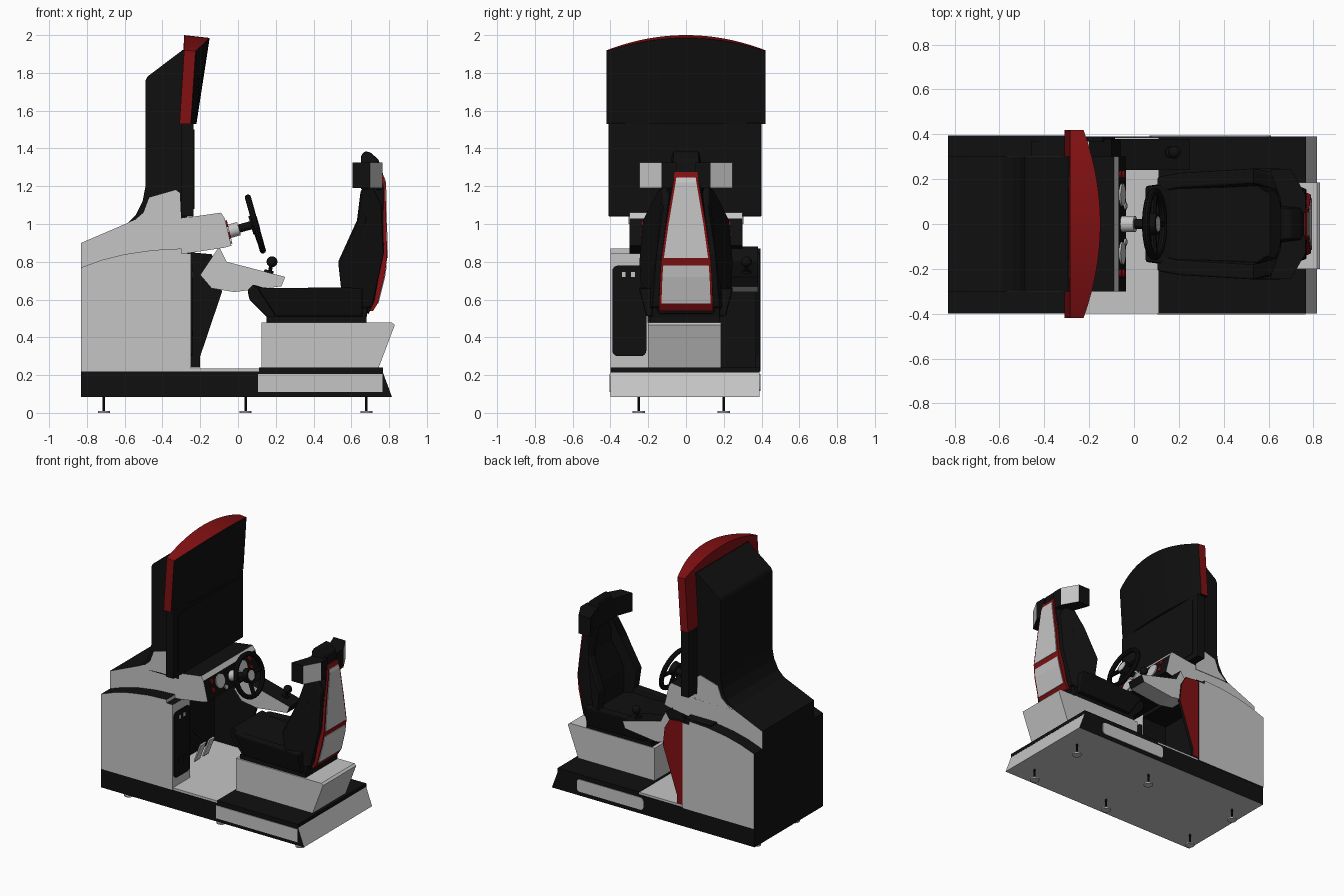
import bpy, bmesh, math
from mathutils import Vector

if "Cube" in bpy.data.objects:
    bpy.data.objects.remove(bpy.data.objects["Cube"])


def material(name, rgb):
    m = bpy.data.materials.new(name)
    m.use_nodes = True
    m.diffuse_color = (*rgb, 1)
    m.node_tree.nodes["Principled BSDF"].inputs["Base Color"].default_value = (*rgb, 1)
    return m


BLACK = material("black", (0.005, 0.005, 0.005))
WHITE = material("white", (0.56, 0.56, 0.56))
RED = material("red", (0.22, 0.005, 0.006))


def finish(name, bm, mats, rule=None, bevel=0, smooth=False):
    bmesh.ops.recalc_face_normals(bm, faces=bm.faces)
    bm.normal_update()
    if rule:
        for f in bm.faces:
            f.material_index = int(rule(f.normal, f.calc_center_median()))
    me = bpy.data.meshes.new(name)
    bm.to_mesh(me)
    bm.free()
    ob = bpy.data.objects.new(name, me)
    bpy.context.collection.objects.link(ob)
    for m in mats:
        me.materials.append(m)
    if bevel:
        mod = ob.modifiers.new("bevel", 'BEVEL')
        mod.width, mod.segments, mod.limit_method = bevel, 2, 'ANGLE'
    if smooth:
        bpy.ops.object.select_all(action='DESELECT')
        ob.select_set(True)
        bpy.context.view_layer.objects.active = ob
        bpy.ops.object.shade_smooth_by_angle(angle=math.radians(35))
    return ob


def loft(name, rings, mats, rule=None, bevel=0, smooth=False):
    """Skin a list of equal closed rings and cap both ends."""
    bm = bmesh.new()
    vs = [[bm.verts.new(p) for p in r] for r in rings]
    n = len(vs[0])
    for a, b in zip(vs, vs[1:]):
        for i in range(n):
            j = (i + 1) % n
            bm.faces.new((a[i], a[j], b[j], b[i]))
    bm.faces.new(vs[0])
    bm.faces.new(vs[-1])
    return finish(name, bm, mats, rule, bevel, smooth)


def side(name, pts, y0, y1, mats, rule=None, bevel=0):
    return loft(name, [[(x, y, z) for x, z in pts] for y in (y0, y1)], mats, rule, bevel)


def box(name, x, y, z, mat, bevel=0):
    return side(name, [(x[0], z[0]), (x[1], z[0]), (x[1], z[1]), (x[0], z[1])], *y, [mat], None, bevel)


def rod(name, a, b, r, mat, sides=20):
    a, b = Vector(a), Vector(b)
    bm = bmesh.new()
    bmesh.ops.create_cone(bm, cap_ends=True, segments=sides, radius1=r, radius2=r, depth=(b - a).length)
    bm.transform((b - a).to_track_quat('Z', 'Y').to_matrix().to_4x4())
    bmesh.ops.translate(bm, verts=bm.verts, vec=(a + b) / 2)
    return finish(name, bm, [mat], smooth=True)


def rounded(x0, x1, z0, z1, r):
    pts = []
    for k, (cx, cz) in enumerate([(x1 - r, z1 - r), (x0 + r, z1 - r), (x0 + r, z0 + r), (x1 - r, z0 + r)]):
        for s in range(5):
            t = math.pi / 2 * (k + s / 4)
            pts.append((cx + r * math.cos(t), cz + r * math.sin(t)))
    return pts


def flank(n, c):
    return abs(n.y) > 0.7


# Base, floor and levelling feet
side("base", [(-.83, .085), (.815, .085), (.765, .22), (-.83, .22)], -.4, .39, [BLACK, WHITE],
     lambda n, c: n.z < -.7 or n.x > .5)
box("seat_platform", (.11, .768), (-.4, .39), (.215, .24), BLACK)
box("foot_floor", (-.45, .12), (-.398, .385), (.215, .236), WHITE)
box("base_panel_right", (.105, .765), (-.404, -.398), (.11, .205), WHITE)
side("base_panel_left", rounded(.07, .61, .115, .205, .025), .388, .394, [WHITE])
for x in (-.71, .04, .68):
    for y in (-.25, .2):
        rod("foot_stem", (x, y, .008), (x, y, .09), .007, BLACK, 10)
        rod("foot_pad", (x, y, 0), (x, y, .01), .032, WHITE)

# Lower cabinet with an open pedal bay
crown = [(-.3, .87), (-.45, .862), (-.6, .84), (-.72, .81), (-.83, .77)]
shell = [(-.83, .22), (-.25, .22), (-.25, .845), (-.3, .845)] + crown
side("coin_cabinet", shell, -.4, -.2, [BLACK, WHITE], lambda n, c: n.y < -.7 or n.x > .7)
side("cabinet_core", [(-.83, .22), (-.45, .22), (-.45, .862)] + crown[2:], -.2, .37, [BLACK])
side("cabinet_left_wall", shell, .37, .395, [BLACK, WHITE], lambda n, c: n.y > .7)
box("pedal_bay_roof", (-.46, -.25), (-.2, .37), (.82, .87), BLACK)
loft("coin_door", [[(x, y, z) for y, z in rounded(-.39, -.21, .3, .78, .03)] for x in (-.25, -.242)], [BLACK])
for y in (-.33, -.28):
    box("coin_slot", (-.243, -.238), (y - .01, y + .01), (.72, .745), WHITE)
    box("coin_return", (-.243, -.238), (y - .013, y + .013), (.4, .44), BLACK)
side("knee_panel", [(-.25, .24), (-.2, .24), (-.2, .3), (-.085, .64), (-.1, .77), (-.14, .84), (-.25, .85)],
     .368, .39, [BLACK, RED], lambda n, c: n.y > .7)
for y in (.03, .13):
    side("pedal", [(-.36, .25), (-.35, .25), (-.3, .38), (-.31, .385)], y - .03, y + .03, [WHITE])
    rod("pedal_arm", (-.32, y, .33), (-.45, y, .4), .01, BLACK, 10)

# Upper cabinet and dashboard
side("upper_cabinet", [(-.83, .76), (-.3, .84), (-.07, .875), (-.035, .885), (-.07, 1.03), (-.09, 1.06),
                       (-.3, 1.03), (-.55, 1.02), (-.83, .9)], -.3, .3, [BLACK, WHITE],
     lambda n, c: abs(n.y) > .7 or (n.x > .5 and c.z > 1.03))
for s in (-1, 1):
    side("cheek_panel", [(-.57, 1.0), (-.3, 1.0), (-.308, 1.165), (-.33, 1.18), (-.47, 1.14), (-.5, 1.06)],
         s * .298, s * .304, [WHITE])
side("screen_pillar", [(-.6, .99), (-.27, .99), (-.27, 1.92), (-.295, 1.92), (-.48, 1.78), (-.49, 1.76),
                       (-.49, 1.2), (-.505, 1.12), (-.54, 1.05)], -.3, .3, [BLACK])
box("monitor", (-.3, -.235), (-.41, .4), (1.04, 1.535), BLACK, .006)
box("screen", (-.236, -.231), (-.36, .35), (1.08, 1.5), BLACK)
axis = Vector((.972, 0, .235))
for s in (-1, 1):
    for y, z, r, m in ((.13, .97, .05, WHITE), (.22, 1.0, .018, RED), (.22, .94, .018, RED), (.08, .91, .016, WHITE)):
        p = Vector((-.035 - (z - .885) * .24, s * y, z))
        rod("dash_button", p - axis * .01, p + axis * .008, r, m)

# Curved marquee over the monitor
rings = []
for i in range(25):
    t = i / 12 - 1
    c = 1 - t * t
    rings.append([(-.31, t * .42, 1.53), (-.25 + .03 * c, t * .42, 1.53),
                  (-.225 + .075 * c, t * .42, 1.915 + .07 * c), (-.285, t * .42, 1.92 + .08 * c)])
loft("marquee", rings, [RED, BLACK], lambda n, c: n.x > .7 or n.z < -.8)

# Steering wheel
hub = Vector((.092, 0, 1.0))
axis = Vector((.96, 0, .27)).normalized()
up = Vector((-axis.z, 0, axis.x))
ring = []
for i in range(32):
    a = i * math.tau / 32
    d = up * math.cos(a) + Vector((0, 1, 0)) * math.sin(a)
    ring.append([hub + d * (.145 + .017 * math.cos(b)) + axis * .017 * math.sin(b)
                 for b in [k * math.tau / 10 for k in range(10)]])
bm = bmesh.new()
grid = [[bm.verts.new(p) for p in r] for r in ring]
for i in range(32):
    for k in range(10):
        a, b = grid[i], grid[(i + 1) % 32]
        bm.faces.new((a[k], a[(k + 1) % 10], b[(k + 1) % 10], b[k]))
finish("wheel_rim", bm, [BLACK], smooth=True)
for a in (90, 180, 270):
    d = up * math.cos(math.radians(a)) + Vector((0, 1, 0)) * math.sin(math.radians(a))
    rod("wheel_spoke", hub - axis * .01, hub + d * .145, .014, BLACK, 8)
rod("wheel_hub", hub - axis * .025, hub + axis * .015, .05, BLACK)
rod("wheel_cap", hub + axis * .01, hub + axis * .018, .035, WHITE)
rod("steering_shaft", hub - axis * .16, hub, .022, BLACK)
rod("steering_collar", hub - axis * .15, hub - axis * .09, .036, WHITE)

# Shifter console
side("shifter_console", [(-.1, .88), (-.2, .73), (-.14, .66), (-.02, .64), (.23, .67), (.25, .72), (-.06, .8)],
     .24, .38, [WHITE, BLACK], lambda n, c: n.z > .3 or n.x > .6)
rod("shifter_stem", (.16, .32, .71), (.18, .32, .8), .01, BLACK, 10)
rod("shifter_boot", (.155, .32, .71), (.165, .32, .755), .025, BLACK)
bm = bmesh.new()
bmesh.ops.create_uvsphere(bm, u_segments=16, v_segments=10, radius=.029)
bmesh.ops.translate(bm, verts=bm.verts, vec=(.18, .32, .8))
finish("shifter_knob", bm, [BLACK], smooth=True)

# Seat pedestal
side("seat_pedestal", [(.125, .24), (.745, .24), (.83, .465), (.815, .478), (.125, .478)], -.2, .185, [WHITE])
box("seat_rail", (.15, .68), (-.19, .18), (.475, .51), BLACK)


def tapered(name, pts, mats, inner=None, rule=None, bevel=.01):
    """Loft between mirrored sides, or one pair of side bolsters when inner is set."""
    for s in ((1, -1) if inner else (1,)):
        ends = [[(x, s * w, z) for x, z, w in pts],
                [(x, s * (w - inner) if inner else -w, z) for x, z, w in pts]]
        loft(name, ends, mats, rule, bevel)


# Seat cushion and backrest
tapered("seat_cushion", [(.05, .65, .17), (.08, .68, .17), (.16, .655, .18), (.4, .635, .19), (.7, .64, .18),
                         (.68, .5, .18), (.16, .5, .18), (.06, .6, .17)], [BLACK])
tapered("cushion_bolster", [(.1, .665, .21), (.2, .66, .23), (.54, .665, .25), (.66, .66, .25), (.66, .51, .21),
                            (.2, .51, .2)], [BLACK], .07)
tapered("backrest", [(.6, .62, .17), (.61, .8, .18), (.67, 1.02, .15), (.68, 1.18, .11), (.69, 1.28, .09),
                     (.75, 1.28, .07), (.77, 1.2, .08), (.775, .85, .13), (.725, .6, .15), (.69, .52, .15)], [BLACK])
tapered("backrest_bolster", [(.55, .62, .24), (.53, .8, .25), (.63, 1.02, .22), (.65, 1.18, .15), (.71, 1.2, .12),
                             (.76, 1.1, .12), (.77, .84, .16), (.71, .56, .18), (.6, .54, .2)], [BLACK], .07)
tapered("headrest", [(.65, 1.18, .11), (.65, 1.36, .075), (.67, 1.385, .07), (.7, 1.38, .07), (.745, 1.34, .07),
                     (.76, 1.27, .07), (.765, 1.18, .09)], [BLACK])
for s in (-1, 1):
    plan = [(.605, .245), (.7, .245), (.765, .13), (.765, .05), (.66, .05), (.65, .12)]
    loft("headrest_pod", [[(x, s * y, z) for x, y in plan] for z in (1.19, 1.325)], [BLACK, WHITE],
         lambda n, c: n.x > .3 and abs(n.y) > .2)

# Red back shell with white inset panels
spine = [(.765, 1.275, .06), (.78, 1.22, .068), (.785, 1.0, .105), (.79, .82, .13), (.775, .72, .138),
         (.74, .58, .143), (.715, .54, .143)]
loft("back_shell", [[(x - .035, -w, z), (x, -w, z), (x, w, z), (x - .035, w, z)] for x, z, w in spine], [RED])


def shell_at(z):
    for (x0, z0, w0), (x1, z1, w1) in zip(spine, spine[1:]):
        if z1 <= z <= z0:
            t = (z - z0) / (z1 - z0)
            return x0 + t * (x1 - x0), w0 + t * (w1 - w0) - .013


for name, heights in (("back_panel_upper", (1.245, 1.22, 1.0, .82)), ("back_panel_lower", (.78, .72, .58))):
    rings = []
    for z in heights:
        x, w = shell_at(z)
        rings.append([(x - .004, -w, z), (x + .004, -w, z), (x + .004, w, z), (x - .004, w, z)])
    loft(name, rings, [WHITE])
